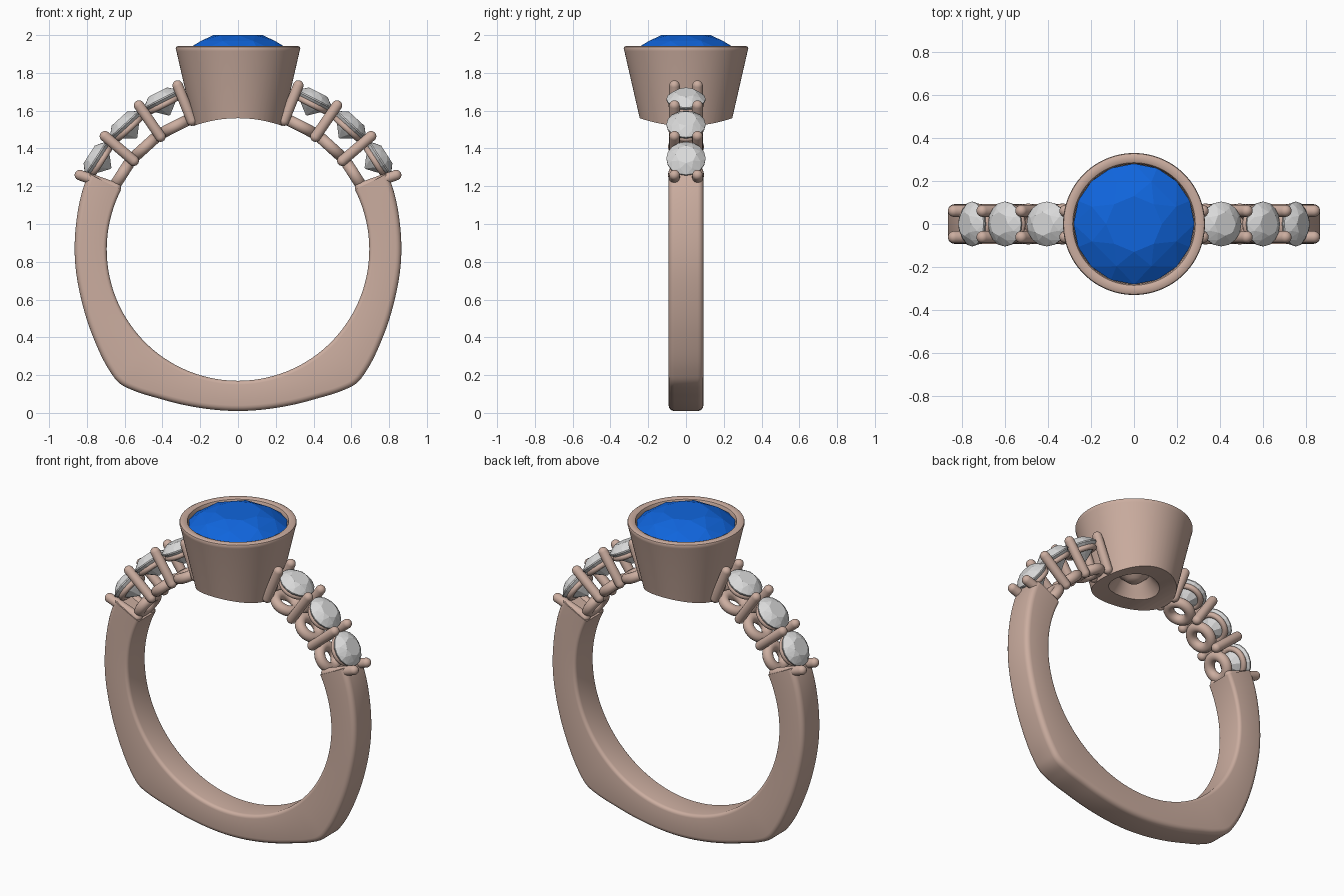
import bpy, bmesh
from math import sin, cos, pi, radians
from mathutils import Vector, Matrix

if "Cube" in bpy.data.objects:
    bpy.data.objects.remove(bpy.data.objects["Cube"])

CENTRE = 0.865   # height of the finger hole centre
HOLE = 0.695     # finger hole radius


def material(name, colour, rough):
    m = bpy.data.materials.new(name)
    m.use_nodes = True
    m.diffuse_color = (*colour, 1)
    bsdf = m.node_tree.nodes["Principled BSDF"]
    bsdf.inputs["Base Color"].default_value = (*colour, 1)
    bsdf.inputs["Roughness"].default_value = rough
    return m


ROSE = material("rose gold", (0.60, 0.42, 0.35), 0.4)
BLUE = material("blue gem", (0.005, 0.13, 0.72), 0.3)
WHITE = material("clear stone", (0.70, 0.70, 0.70), 0.3)


def finish(bm, name, mat, matrix=Matrix(), smooth=True):
    bmesh.ops.recalc_face_normals(bm, faces=bm.faces)
    mesh = bpy.data.meshes.new(name)
    bm.to_mesh(mesh)
    bm.free()
    mesh.materials.append(mat)
    ob = bpy.data.objects.new(name, mesh)
    bpy.context.collection.objects.link(ob)
    ob.matrix_world = matrix
    if smooth:
        smooth_shade(ob)
    return ob


def smooth_shade(ob):
    bpy.ops.object.select_all(action="DESELECT")
    ob.select_set(True)
    bpy.context.view_layer.objects.active = ob
    bpy.ops.object.shade_smooth_by_angle(angle=radians(35))


def lathe(profile, steps):
    """Spin (radius, height) points around z."""
    bm = bmesh.new()
    verts = [bm.verts.new((r, 0, z)) for r, z in profile]
    edges = [bm.edges.new(pair) for pair in zip(verts, verts[1:])]
    bmesh.ops.spin(bm, geom=verts + edges, cent=(0, 0, 0), axis=(0, 0, 1),
                   angle=2 * pi, steps=steps, use_duplicate=False)
    bmesh.ops.remove_doubles(bm, verts=bm.verts, dist=0.0005)
    return bm


def cut_gem(name, mat, rings, matrix):
    """Faceted gem: hull of rings given as (radius, height, count, turn)."""
    bm = bmesh.new()
    for r, z, n, turn in rings:
        for i in range(n):
            a = 2 * pi * (i + turn) / n
            bm.verts.new((r * cos(a), r * sin(a), z))
    bmesh.ops.convex_hull(bm, input=bm.verts)
    bmesh.ops.dissolve_limit(bm, angle_limit=radians(1), verts=bm.verts, edges=bm.edges)
    return finish(bm, name, mat, matrix, smooth=False)


def on_ring(angle, radius):
    """Point on the ring, angle in degrees from +x."""
    a = radians(angle)
    return Vector((radius * cos(a), 0, CENTRE + radius * sin(a)))


def radial(angle, radius):
    """Frame on the ring whose z points outward."""
    return Matrix.Translation(on_ring(angle, radius)) @ Matrix.Rotation(radians(90 - angle), 4, "Y")


# Shank: rounded section swept along the lower arc
half = [(27, .885), (22, .882), (9, .868), (-4, .865), (-17.7, .871), (-31, .896),
        (-43, .934), (-48.5, .946), (-54, .927), (-63, .890), (-76, .863), (-90, .855)]
path = half + [(-180 - a, r) for a, r in reversed(half[:-1])]


def spline(points, sub):
    out = []
    pts = [Vector(p) for p in points]
    pts = [2 * pts[0] - pts[1]] + pts + [2 * pts[-1] - pts[-2]]
    for a, b, c, d in zip(pts, pts[1:], pts[2:], pts[3:]):
        for k in range(sub):
            t = k / sub
            out.append(0.5 * (2 * b + (c - a) * t + (2 * a - 5 * b + 4 * c - d) * t * t
                              + (3 * b - a - 3 * c + d) * t ** 3))
    return out + [pts[-2]]


def rounded_section(inner, outer, width):
    """(radius, y) points around a rounded rectangle."""
    pts = []
    for quadrant, (sr, sy) in enumerate([(1, 1), (-1, 1), (-1, -1), (1, -1)]):
        c = 0.03 if sr > 0 else 0.02
        cr = outer - c if sr > 0 else inner + c
        for k in range(5):
            a = (quadrant + k / 4) * pi / 2
            pts.append((cr + c * cos(a), sy * (width - c) + c * sin(a)))
    return pts


bm = bmesh.new()
loops = []
for angle, outer in spline(path, 6):
    loop = []
    for r, y in rounded_section(HOLE, outer, 0.092):
        loop.append(bm.verts.new(on_ring(angle, r) + Vector((0, y, 0))))
    loops.append(loop)
for a, b in zip(loops, loops[1:]):
    for i in range(len(a)):
        j = (i + 1) % len(a)
        bm.faces.new((a[i], a[j], b[j], b[i]))
bm.faces.new(loops[0])
bm.faces.new(loops[-1])
finish(bm, "shank", ROSE)

# Bezel cup with a hollow underside, trimmed by the finger hole
cup = [(0, 1.58), (.04, 1.59), (.085, 1.63), (.105, 1.60), (.13, 1.57), (.15, 1.54),
       (.16, 1.45), (.22, 1.45), (.326, 1.915), (.33, 1.928), (.327, 1.938), (.318, 1.943),
       (.296, 1.943), (.285, 1.938), (.28, 1.925), (.277, 1.89), (0, 1.85)]
bezel = finish(lathe(cup, 96), "bezel_cup", ROSE, smooth=False)
bpy.ops.mesh.primitive_cylinder_add(vertices=160, radius=HOLE, depth=2,
                                    location=(0, 0, CENTRE), rotation=(pi / 2, 0, 0))
cutter = bpy.context.object
cutter.name = "finger_hole_cutter"
cutter.hide_render = True
trim = bezel.modifiers.new("trim", "BOOLEAN")
trim.operation = "DIFFERENCE"
trim.solver = "EXACT"
trim.object = cutter
bpy.context.view_layer.objects.active = bezel
bpy.ops.object.modifier_apply(modifier="trim")
bpy.data.objects.remove(cutter)
smooth_shade(bezel)

# Main gem
cut_gem("main_gem", BLUE, [(.13, 2.0, 8, 0), (.212, 1.969, 8, .5), (.281, 1.918, 16, 0),
                           (.281, 1.908, 16, 0), (.15, 1.86, 8, .5)], Matrix())

# Shoulder stones with an upper rail and a lower seat each
for side in ("left", "right"):
    for n, base in enumerate((32.6, 47.8, 63)):
        angle = base if side == "left" else 180 - base
        tag = f"{side}_{n + 1}"
        cut_gem("small_stone_" + tag, WHITE,
                [(.055, .042, 8, 0), (.082, .024, 8, .5), (.104, .003, 16, 0),
                 (.104, -.004, 16, 0), (.055, -.055, 8, .5), (.004, -.095, 8, 0)],
                radial(angle, 0.893))
        for part, r, major, minor in (("upper_rail_", .862, .078, .017),
                                      ("lower_seat_", .732, .064, .031)):
            bpy.ops.mesh.primitive_torus_add(major_radius=major, minor_radius=minor,
                                             major_segments=40, minor_segments=14)
            ring = bpy.context.object
            ring.name = part + tag
            ring.matrix_world = radial(angle, r)
            ring.data.materials.append(ROSE)
            smooth_shade(ring)

    # Prong pairs between the stones
    for n, (low, high) in enumerate(((26.8, 25.2), (40.4, 40.4), (55.5, 55.5), (70.3, 69.8))):
        if side == "right":
            low, high = 180 - low, 180 - high
        for y in (-0.061, 0.061):
            start = on_ring(low, 0.725)
            axis = on_ring(high, 0.925) - start
            rad, length = 0.028, axis.length
            arc = [(rad * sin(k * pi / 12), rad * cos(k * pi / 12)) for k in range(7)]
            capsule = [(r, -h) for r, h in arc] + [(r, length + h) for r, h in reversed(arc)]
            place = Matrix.Translation(start + Vector((0, y, 0))) \
                @ axis.to_track_quat("Z", "Y").to_matrix().to_4x4()
            finish(lathe(capsule, 18), f"prong_{side}_{n + 1}_{'front' if y < 0 else 'back'}",
                   ROSE, place)
